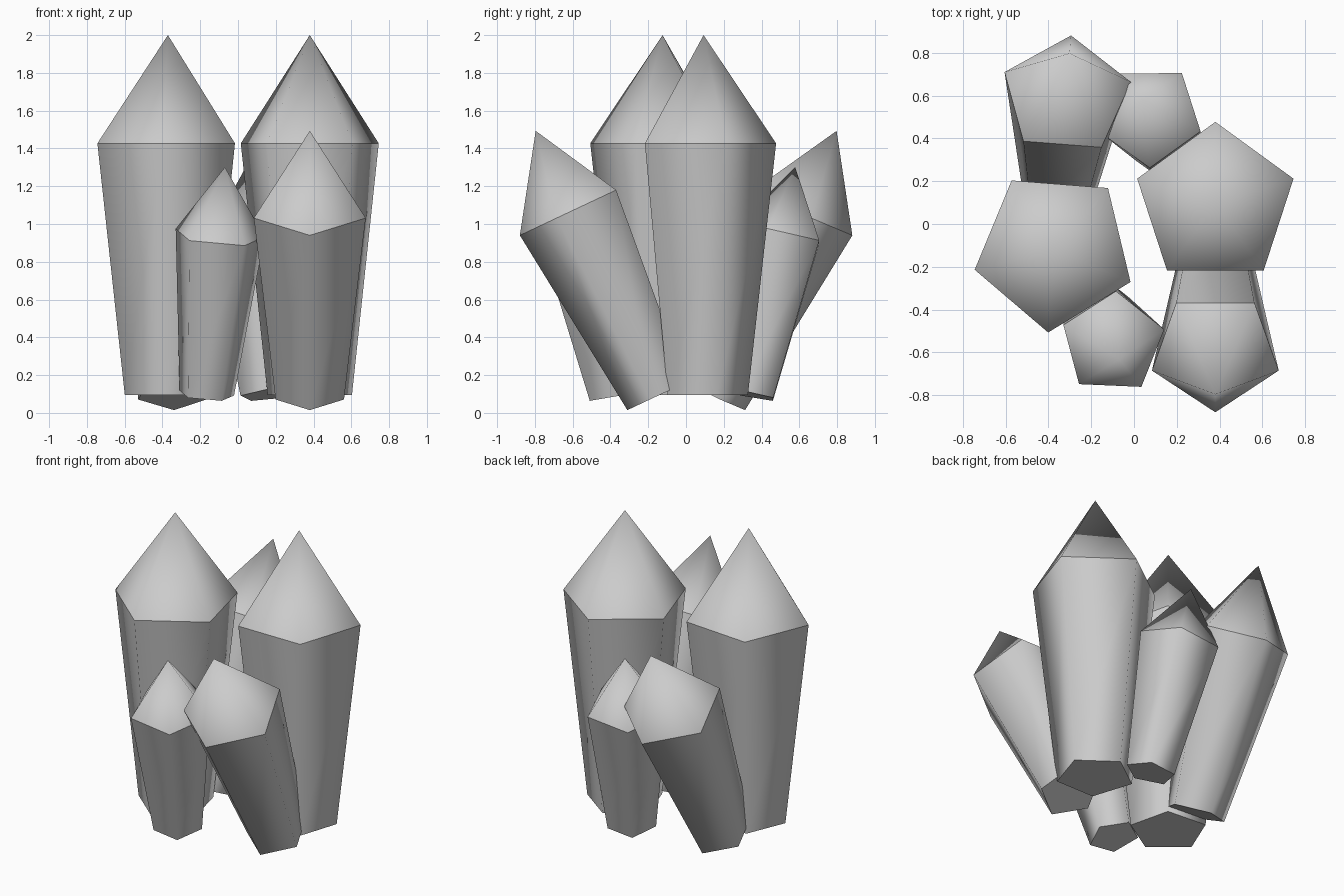
import bpy, bmesh, math
from mathutils import Vector

if "Cube" in bpy.data.objects:
    bpy.data.objects.remove(bpy.data.objects["Cube"])

# Full-size crystal proportions: five-sided tapered body with a pyramid tip
SIDES = 5
BASE_R, SHOULDER_R = 0.235, 0.384
BODY_H, TIP_H = 1.331, 0.573
BASE_Z = 0.096


def crystal(name, x, y, scale=1.0, lean=(0, 0), turn=90):
    """Base centre (x, y), horizontal part of the unit axis, azimuth of one corner."""
    axis = Vector((lean[0], lean[1], math.sqrt(1 - lean[0] ** 2 - lean[1] ** 2)))
    bm = bmesh.new()

    def ring(r, z):
        angles = [math.radians(turn + 360 * i / SIDES) for i in range(SIDES)]
        return [bm.verts.new((r * math.cos(a), r * math.sin(a), z)) for a in angles]

    low = ring(BASE_R, 0)
    high = ring(SHOULDER_R, BODY_H)
    apex = bm.verts.new((0, 0, BODY_H + TIP_H))
    bm.faces.new(low[::-1])
    for i in range(SIDES):
        j = (i + 1) % SIDES
        bm.faces.new((low[i], low[j], high[j], high[i]))
        bm.faces.new((high[i], high[j], apex))

    # Smooth sides and tip, crisp base and shoulder rims
    for f in bm.faces:
        f.smooth = True
    for e in bm.edges:
        a, b = e.verts
        if abs(a.co.z - b.co.z) < 1e-5:
            e.smooth = False

    mesh = bpy.data.meshes.new(name)
    bm.to_mesh(mesh)
    bm.free()
    obj = bpy.data.objects.new(name, mesh)
    bpy.context.collection.objects.link(obj)
    obj.location = (x, y, BASE_Z)
    obj.scale = (scale,) * 3
    obj.rotation_euler = Vector((0, 0, 1)).rotation_difference(axis).to_euler()
    return obj


# Upright large crystals
crystal("large_crystal_right", 0.38, 0.093)
crystal("large_crystal_left", -0.371, -0.124, turn=-94.5)

# Medium crystals leaning outward
crystal("medium_crystal_front", 0.38, -0.138, 0.811, (0, -0.426), -90)
crystal("medium_crystal_back", -0.352, 0.141, 0.811, (0.033, 0.425), 85.5)

# Small crystals leaning outward
crystal("small_crystal_front", -0.168, -0.385, 0.648, (0.08, -0.20), 87)
crystal("small_crystal_back", 0.158, 0.34, 0.648, (-0.095, 0.193), -90)
